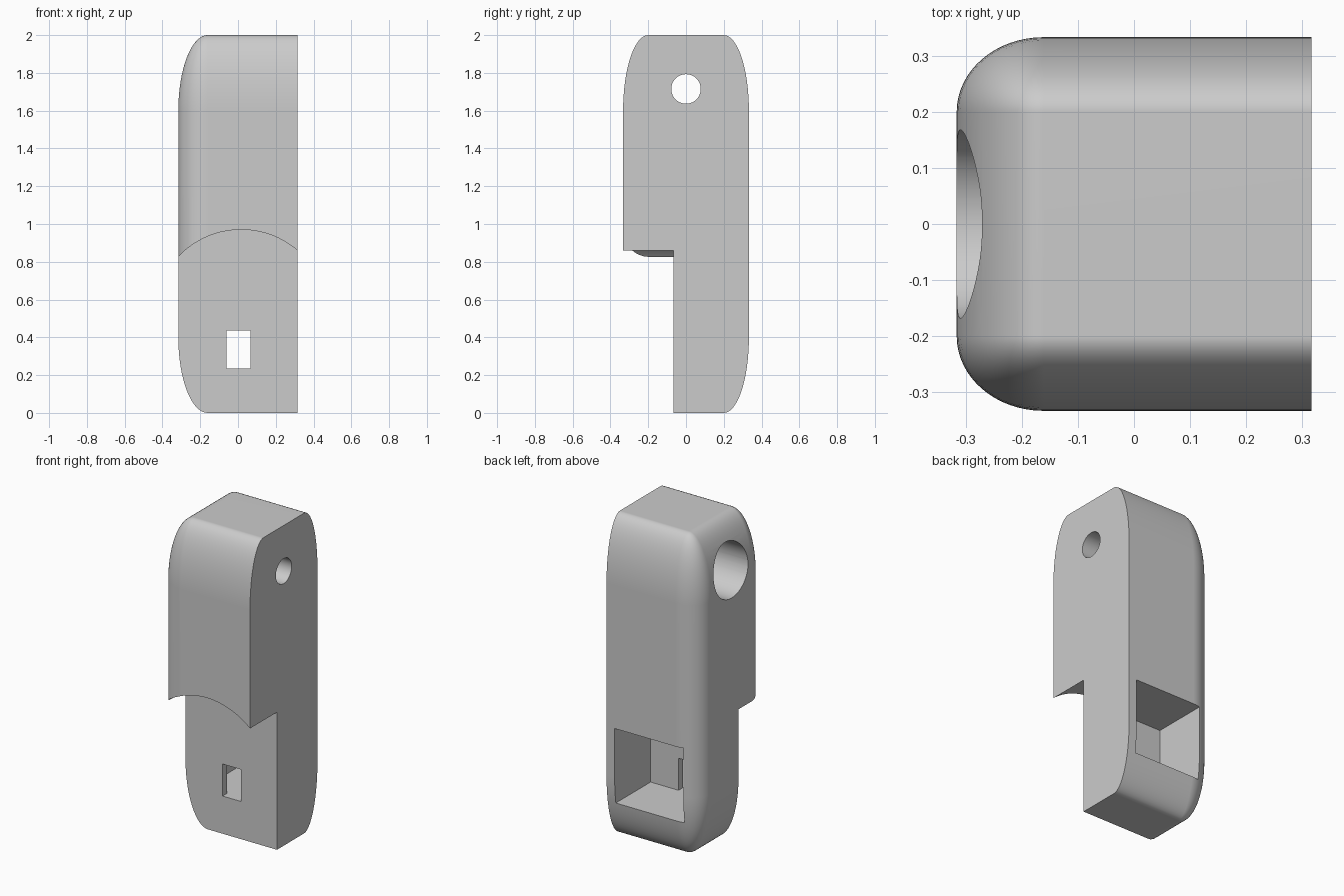
import bpy, bmesh, math
from mathutils import Vector

if "Cube" in bpy.data.objects:
    bpy.data.objects.remove(bpy.data.objects["Cube"])

HX, HY, H = 0.316, 0.333, 2.0
RADII = Vector((0.155, 0.133, 0.4))      # stretched corner rounding

grey = bpy.data.materials.new("plain grey")
grey.use_nodes = True
colour = (0.6, 0.6, 0.6, 1)
grey.diffuse_color = colour
grey.node_tree.nodes["Principled BSDF"].inputs["Base Color"].default_value = colour


def add_object(name, bm):
    bmesh.ops.recalc_face_normals(bm, faces=bm.faces[:])
    mesh = bpy.data.meshes.new(name)
    bm.to_mesh(mesh)
    bm.free()
    mesh.materials.append(grey)
    obj = bpy.data.objects.new(name, mesh)
    bpy.context.collection.objects.link(obj)
    return obj


def box_mesh(low, high):
    low, high = Vector(low), Vector(high)
    bm = bmesh.new()
    bmesh.ops.create_cube(bm, size=1)
    bmesh.ops.scale(bm, vec=high - low, verts=bm.verts)
    bmesh.ops.translate(bm, vec=(low + high) / 2, verts=bm.verts)
    return bm


def box(name, low, high):
    return add_object(name, box_mesh(low, high))


def bore(name, radius, x0, x1):
    # round hole along x, near the top
    bm = bmesh.new()
    bmesh.ops.create_cone(bm, cap_ends=True, segments=64, radius1=radius,
                          radius2=radius, depth=x1 - x0)
    for v in bm.verts:
        v.co = Vector((v.co.z + (x0 + x1) / 2, v.co.x, v.co.y + 1.715))
    return add_object(name, bm)


def front_cutter():
    # arched recess across the lower front
    cx, cz, r = 0.017, 0.512, 0.458
    arc = [(cx + r * math.cos(a), cz + r * math.sin(a))
           for a in (math.radians(15 + 150 * i / 64) for i in range(65))]
    outline = [(-0.8, -0.5), (0.8, -0.5), (0.8, arc[0][1])] + arc + [(-0.8, arc[0][1])]
    bm = bmesh.new()
    face = bm.faces.new([bm.verts.new((x, -0.067, z)) for x, z in outline])
    new = bmesh.ops.extrude_face_region(bm, geom=[face])["geom"]
    bmesh.ops.translate(bm, vec=(0, -0.6, 0),
                        verts=[g for g in new if isinstance(g, bmesh.types.BMVert)])
    return add_object("front_recess_cutter", bm)


# Body: box rounded in radius units, then stretched back
bm = box_mesh((-HX, -HY, 0), (0.7, HY, H))
bmesh.ops.scale(bm, vec=[1 / r for r in RADII], verts=bm.verts)
bmesh.ops.bevel(bm, geom=bm.edges[:], offset=1, offset_type='OFFSET',
                segments=16, profile=0.5, affect='EDGES')
bmesh.ops.scale(bm, vec=RADII, verts=bm.verts)
body = add_object("body", bm)

# Flat side, front recess, back pocket, window and stepped hole
cutters = [
    box("flat_side_cutter", (HX, -1, -1), (1.5, 1, 3)),
    front_cutter(),
    box("back_pocket_cutter", (-0.21, -0.022, 0.235), (0.26, 0.6, 0.705)),
    box("window_cutter", (-0.06, -0.3, 0.235), (0.067, 0.1, 0.435)),
    bore("wide_hole_cutter", 0.168, -0.6, 0.08),
    bore("narrow_hole_cutter", 0.078, -0.1, 0.6),
]
bpy.ops.object.select_all(action='DESELECT')
body.select_set(True)
bpy.context.view_layer.objects.active = body
for cutter in cutters:
    cutter.hide_render = True
    mod = body.modifiers.new(cutter.name, 'BOOLEAN')
    mod.operation = 'DIFFERENCE'
    mod.solver = 'EXACT'
    mod.object = cutter
    bpy.ops.object.modifier_apply(modifier=mod.name)
for cutter in cutters:
    bpy.data.objects.remove(cutter)

# Smooth rounding with crisp cut edges
bpy.ops.object.shade_smooth_by_angle(angle=math.radians(25))
normals = body.modifiers.new("even_shading", 'WEIGHTED_NORMAL')
normals.keep_sharp = True
